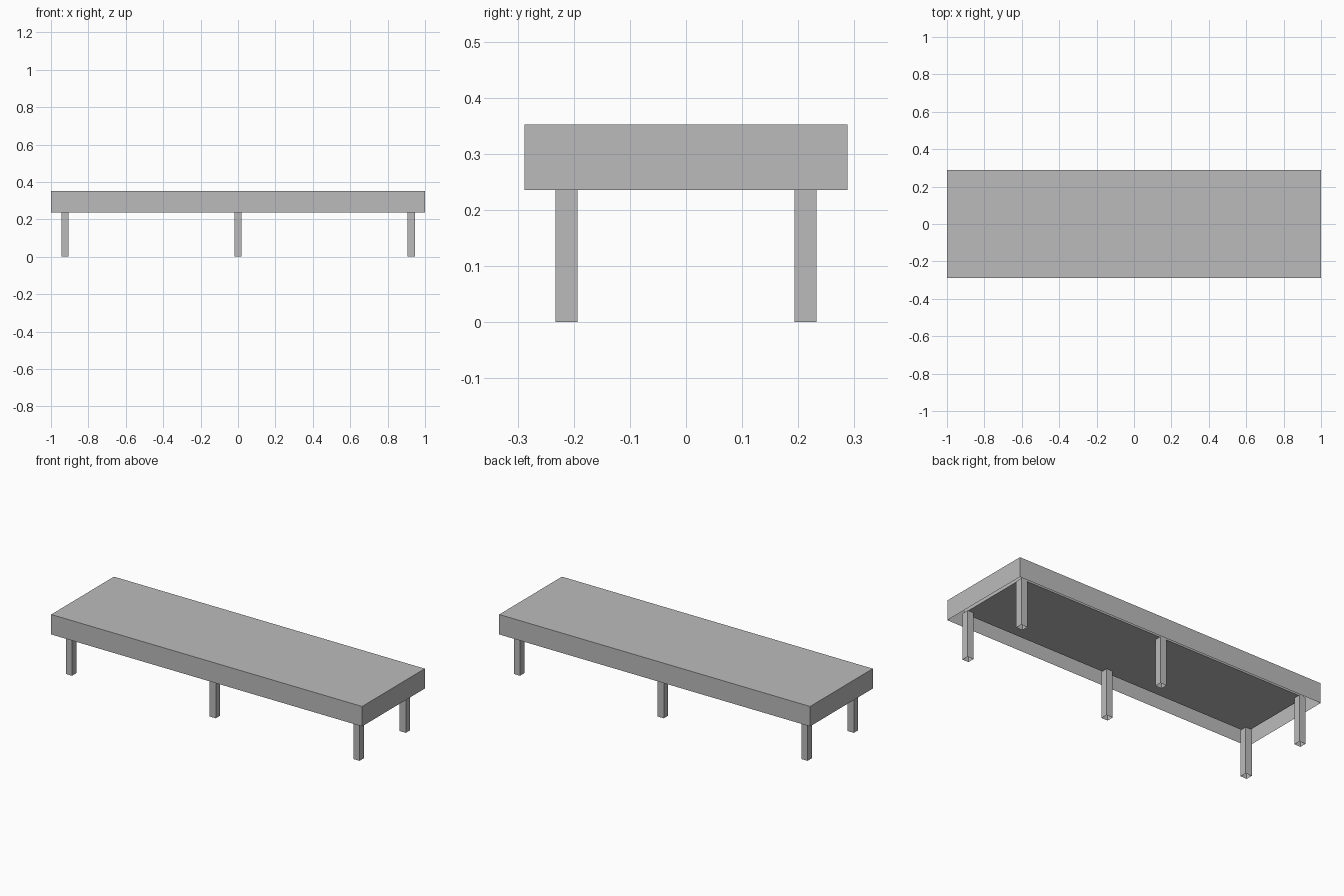
import bpy, bmesh

if "Cube" in bpy.data.objects:
    bpy.data.objects.remove(bpy.data.objects["Cube"])

grey = bpy.data.materials.new("plain grey")
grey.diffuse_color = (0.5, 0.5, 0.5, 1)
grey.use_nodes = True
grey.node_tree.nodes["Principled BSDF"].inputs["Base Color"].default_value = grey.diffuse_color


def box(name, x, y, z, open_sides):
    """Box from ranges, leaving out faces that point up (+1) or down (-1)."""
    bm = bmesh.new()
    bmesh.ops.create_cube(bm, size=1)
    for v in bm.verts:
        v.co = [lo + (c + 0.5) * (hi - lo) for c, (lo, hi) in zip(v.co, (x, y, z))]
    bm.normal_update()
    gone = [f for f in bm.faces if round(f.normal.z) in open_sides]
    bmesh.ops.delete(bm, geom=gone, context='FACES_ONLY')
    mesh = bpy.data.meshes.new(name)
    bm.to_mesh(mesh)
    bm.free()
    mesh.materials.append(grey)
    obj = bpy.data.objects.new(name, mesh)
    bpy.context.collection.objects.link(obj)
    return obj


HX, HY = 1.0, 0.288
RIM, TOP, APRON, UNDER = 0.06, 0.352, 0.236, 0.272

# seat shell, open underneath
box("seat_shell", (-HX, HX), (-HY, HY), (APRON, TOP), (-1,))

# support core recessed inside the shell
box("seat_core", (-HX + RIM, HX - RIM), (-HY + RIM, HY - RIM), (UNDER, TOP), (1,))

# three pairs of square hollow legs
W = 0.02
for cx, place in ((-0.925, "left"), (0, "middle"), (0.925, "right")):
    for cy, side in ((-0.213, "front"), (0.213, "back")):
        box(f"{side}_{place}_leg", (cx - W, cx + W), (cy - W, cy + W),
            (0, UNDER), (1, -1))
